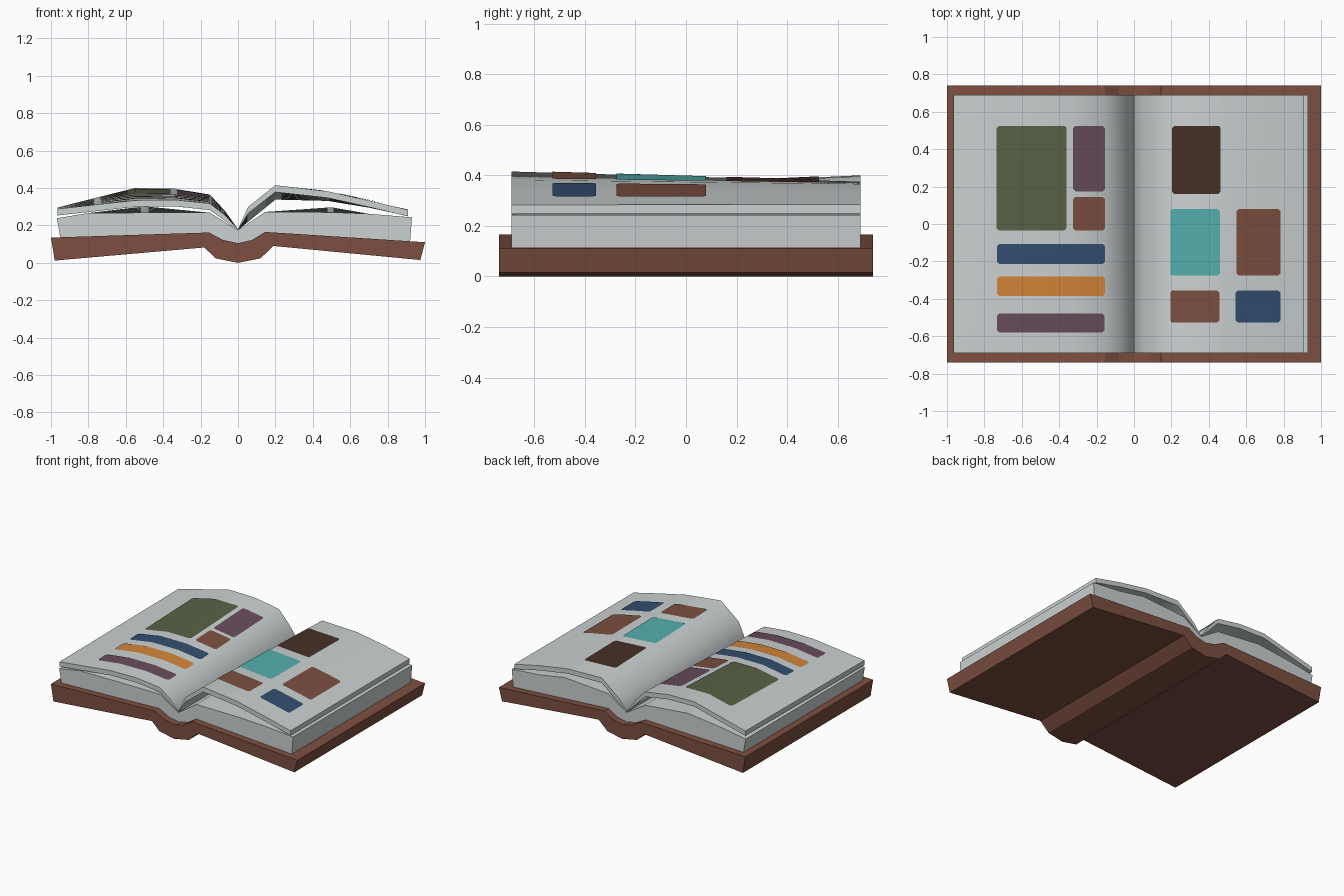
import bpy, bmesh, math

if "Cube" in bpy.data.objects:
    bpy.data.objects.remove(bpy.data.objects["Cube"])


def material(name, rgb):
    m = bpy.data.materials.new(name)
    lin = [((c / 255 + 0.055) / 1.055) ** 2.4 for c in rgb]
    m.diffuse_color = (*lin, 1)
    m.use_nodes = True
    m.node_tree.nodes["Principled BSDF"].inputs["Base Color"].default_value = m.diffuse_color
    return m


PAPER = material("paper_grey", (203, 209, 209))
COVER = material("cover_brown", (125, 79, 64))
OLIVE = material("olive", (88, 98, 70))
PLUM = material("plum", (103, 76, 91))
NAVY = material("navy", (50, 78, 112))
ORANGE = material("orange", (212, 133, 55))
TEAL = material("teal", (84, 176, 174))
DARK = material("dark_brown", (69, 48, 38))


def make_object(name, verts, faces, mat, smooth=0):
    mesh = bpy.data.meshes.new(name)
    mesh.from_pydata(verts, [], faces)
    bm = bmesh.new()
    bm.from_mesh(mesh)
    bmesh.ops.recalc_face_normals(bm, faces=bm.faces)
    bm.to_mesh(mesh)
    bm.free()
    mesh.materials.append(mat)
    ob = bpy.data.objects.new(name, mesh)
    bpy.context.collection.objects.link(ob)
    if smooth:
        bpy.ops.object.select_all(action='DESELECT')
        ob.select_set(True)
        bpy.context.view_layer.objects.active = ob
        bpy.ops.object.shade_smooth_by_angle(angle=math.radians(smooth))
    return ob


def loft(name, front, back, half, steps, mat, smooth=0):
    """Closed solid blending an (x, z) outline at the front into one at the back."""
    verts, faces, n = [], [], len(front)
    for j in range(steps + 1):
        t = j / steps
        verts += [(a[0] + (b[0] - a[0]) * t, half * (2 * t - 1), a[1] + (b[1] - a[1]) * t)
                  for a, b in zip(front, back)]
    for j in range(steps):
        for i in range(n):
            k = (i + 1) % n
            faces.append((j * n + i, j * n + k, (j + 1) * n + k, (j + 1) * n + i))
    faces += [tuple(range(n)), tuple(range(steps * n, steps * n + n))]
    return make_object(name, verts, faces, mat, smooth)


# Hard cover with rounded spine
cover = [(-1, .135), (-.155, .162), (-.08, .122), (0, .105), (.075, .122), (.145, .165),
         (1, .11), (.975, .015), (.19, .09), (.12, .024), (0, 0), (-.12, .024), (-.18, .082), (-.98, .012)]
loft("cover", cover, cover, .74, 1, COVER)

# Page block: front outline, with the middle of each half bulging at the back
block = [(-.968, .238), (-.8, .266), (-.5, .268), (-.15, .268), (0, .174), (.145, .272),
         (.5, .27), (.7, .262), (.93, .243), (.92, .113), (.145, .163), (.075, .12), (0, .103),
         (-.08, .12), (-.155, .16), (-.95, .135)]
bulge = {-.5: .302, .5: .297}
loft("page_block", block, [(x, bulge.get(x, z)) if z > .2 else (x, z) for x, z in block], .69, 10, PAPER)

# Raised sheets: x, top height at front, top height at back, thickness
HALF = .69
LEFT = [(-.965, .288, .296, .035), (-.75, .312, .35, .035), (-.55, .334, .4, .035), (-.34, .337, .396, .035),
        (-.15, .317, .365, .035), (-.07, .255, .278, .03), (0, .18, .18, .006)]
RIGHT = [(0, .18, .18, .006), (.055, .3, .255, .035), (.2, .415, .375, .037), (.48, .382, .366, .035),
         (.7, .333, .33, .035), (.91, .283, .285, .035)]


def sheet(name, rows):
    outline = [[(r[0], r[c]) for r in rows] + [(r[0], r[c] - r[3]) for r in reversed(rows)] for c in (1, 2)]
    loft(name, outline[0], outline[1], HALF, 12, PAPER, 50)


sheet("left_pages", LEFT)
sheet("right_pages", RIGHT)


def height(rows, x, y):
    t = (y + HALF) / (2 * HALF)
    for a, b in zip(rows, rows[1:]):
        if a[0] <= x <= b[0]:
            s = (x - a[0]) / (b[0] - a[0])
            za, zb = a[1] + (a[2] - a[1]) * t, b[1] + (b[2] - b[1]) * t
            return za + (zb - za) * s


def patch(name, rows, x0, x1, y0, y1, mat):
    """Thin printed plate draped over a sheet, with small chamfered corners."""
    c = .012
    xs = sorted({x0, x0 + c, x1 - c, x1} | {r[0] for r in rows if x0 < r[0] < x1})
    steps, verts, faces = 6, [], []
    for x in xs:
        d = c if x in (x0, x1) else 0
        for j in range(steps + 1):
            y = y0 + d + (y1 - y0 - 2 * d) * j / steps
            verts.append((x, y, height(rows, x, y) + .004))
    m = steps + 1
    for i in range(len(xs) - 1):
        for j in range(steps):
            a = i * m + j
            faces.append((a, a + m, a + m + 1, a + 1))
    ob = make_object(name, verts, faces, mat, 50)
    # recalc on an open sheet may point down: face it up
    if ob.data.polygons[0].normal.z < 0:
        ob.data.flip_normals()


# Printed blocks on the left page
for name, x0, x1, y0, y1, mat in [
        ("left_large_picture", -.735, -.36, -.035, .525, OLIVE),
        ("left_tall_picture", -.325, -.155, .175, .525, PLUM),
        ("left_small_picture", -.325, -.155, -.035, .145, COVER),
        ("left_bar_top", -.733, -.155, -.213, -.108, NAVY),
        ("left_bar_middle", -.733, -.155, -.385, -.28, ORANGE),
        ("left_bar_bottom", -.733, -.158, -.58, -.478, PLUM)]:
    patch(name, LEFT, x0, x1, y0, y1, mat)

# Printed blocks on the right page
for name, x0, x1, y0, y1, mat in [
        ("right_top_picture", .203, .463, .16, .525, DARK),
        ("right_middle_picture", .195, .46, -.275, .08, TEAL),
        ("right_side_picture", .547, .783, -.275, .08, COVER),
        ("right_lower_picture", .195, .457, -.527, -.355, COVER),
        ("right_corner_picture", .543, .783, -.527, -.355, NAVY)]:
    patch(name, RIGHT, x0, x1, y0, y1, mat)
